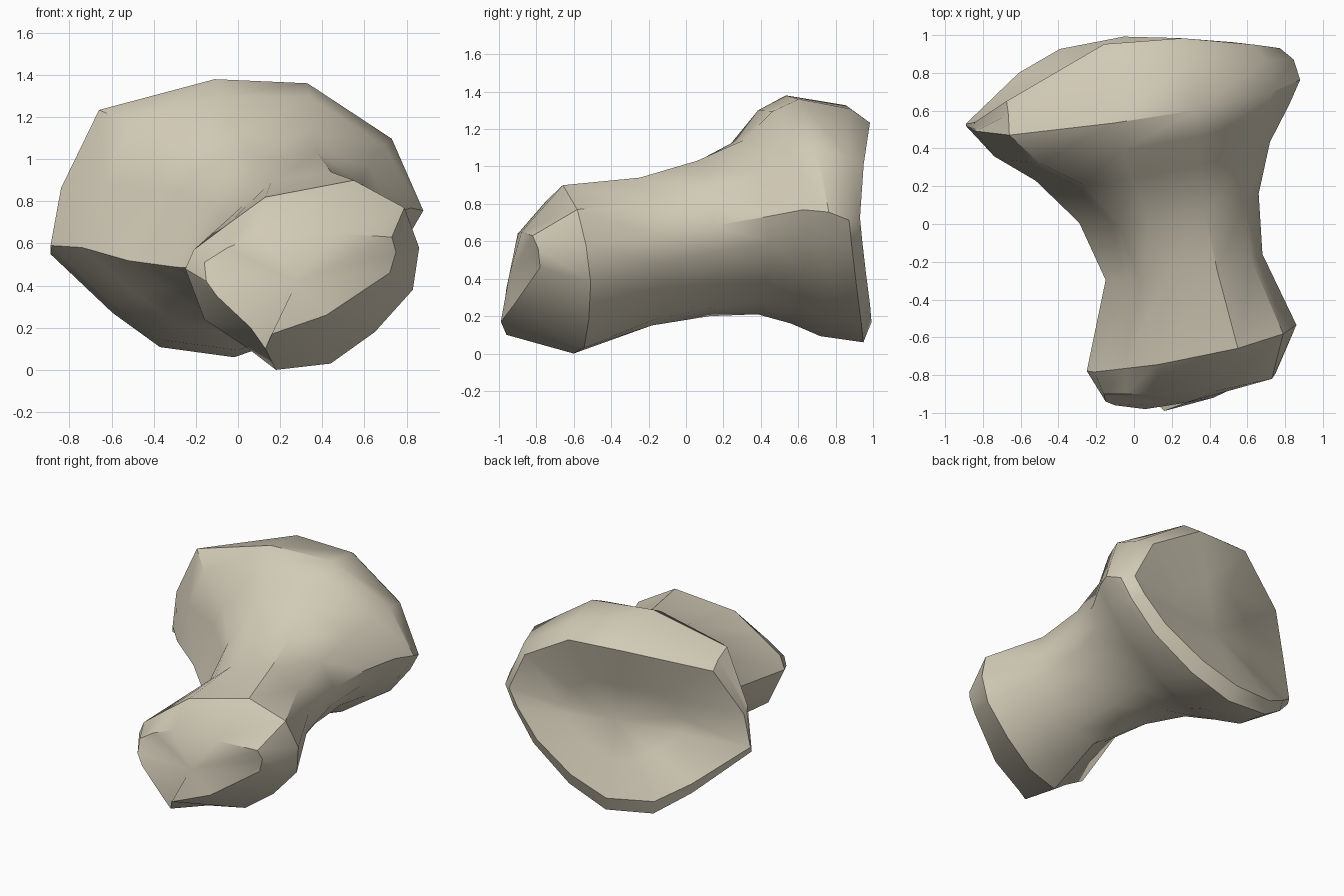
import bpy, bmesh, math
from mathutils import Vector

default = bpy.data.objects.get("Cube")
if default:
    bpy.data.objects.remove(default, do_unlink=True)

# Corners (x, y, z) of the rounded front cap
CAP = [(.1, -.9, .64), (.45, -.88, .65), (.73, -.82, .63), (.75, -.79, .56), (.72, -.78, .46),
       (.42, -.92, .26), (.16, -.99, .17), (.13, -.96, .1), (.06, -.98, .2), (-.1, -.96, .35),
       (-.15, -.94, .42), (-.16, -.9, .51), (-.05, -.9, .58)]

# Outlines (x, z) of the two ends, with matching corners
FRONT = [(.13, .82), (.55, .9), (.79, .77), (.86, .58), (.83, .38), (.65, .18), (.44, .03),
         (.18, 0), (.05, .1), (-.16, .24), (-.25, .48), (-.21, .57), (-.05, .69)]
BACK = [(-.11, 1.38), (.33, 1.36), (.73, 1.09), (.88, .74), (.8, .6), (.62, .38), (.31, .17),
        (0, .06), (-.36, .11), (-.59, .28), (-.89, .57), (-.84, .85), (-.66, 1.23)]


def blend(t):
    """Outline part of the way from the front end to the back end."""
    return [Vector(a).lerp(Vector(b), t) for a, b in zip(FRONT, BACK)]


def fit(points, x_range, z_range):
    """Stretch an outline to fill a box."""
    for axis, (low, high) in enumerate((x_range, z_range)):
        values = [p[axis] for p in points]
        bottom, size = min(values), max(values) - min(values)
        for p in points:
            p[axis] = low + (p[axis] - bottom) / size * (high - low)
    return points


def scaled(points, centre, scale):
    return [Vector(c + (v - c) * s for v, c, s in zip(p, centre, scale)) for p in points]


def place(points, depth):
    """Turn an outline into a ring, with y given by a function of x and z."""
    return [Vector((x, depth(x, z), z)) for x, z in points]


def tilted(y):
    return lambda x, z: y + .19 * x - .14 * z


def rim(y, left, right, lean):
    """Back rim that sweeps forward on one side, most of all near the top."""
    def depth(x, z):
        sweep = left * x * x - .2 * x * (z - .5) if x < 0 else right * x * x
        return y - lean * z - sweep
    return depth


# Front cap and its rim
rings = [
    [Vector(p) for p in CAP],
    place(blend(0), lambda x, z: -.643 + .234 * x - .16 * z),
]

# Narrow waist and flare: blend, y, x range, z range, inset of the flank crease
for t, y, xs, zs, inset in [
    (.2, -.2, (-.15, .68), (.15, .94), .08),
    (.4, .13, (-.29, .66), (.2, 1.03), .14),
    (.6, .4, (-.52, .72), (.21, 1.14), .14),
    (.85, .58, (-.74, .82), (.16, 1.3), .06),
]:
    outline = fit(blend(t), xs, zs)
    outline[-3].y -= inset * .7
    outline[-2] += Vector((inset, inset / 2))
    outline[-1].x += inset / 2
    rings.append(place(outline, tilted(y)))

# Back flare, outer rim and inner rim
rings.append(place(scaled(blend(1), (0, 1.38), (1, .975)), lambda x, z: .73 + .15 * x - .13 * z))
rings.append(place(scaled(blend(1), (-.9, .06), (.98, .96)), rim(.95, .5, .06, .05)))
rings.append(place(scaled(blend(1), (-.9, .66), (.94, .82)), rim(.99, .56, .1, 0)))

# Shallow hollow in the back
hollow = Vector((0, .81, .65))
rings.append([p.lerp(hollow, .5) for p in rings[-1]])

# Loft the rings and close both ends
bm = bmesh.new()
loops = [[bm.verts.new(p) for p in ring] for ring in rings]
count = len(FRONT)
for a, b in zip(loops, loops[1:]):
    for i in range(count):
        j = (i + 1) % count
        bm.faces.new((a[i], a[j], b[j], b[i]))
for loop, tip in ((loops[0], Vector((.28, -.945, .42))), (loops[-1], hollow)):
    centre = bm.verts.new(tip)
    for i in range(count):
        bm.faces.new((loop[i], loop[(i + 1) % count], centre))
bmesh.ops.recalc_face_normals(bm, faces=bm.faces)

mesh = bpy.data.meshes.new("bone")
bm.to_mesh(mesh)
bm.free()
bone = bpy.data.objects.new("bone", mesh)
bpy.context.collection.objects.link(bone)

# Bone colour
colour = (.64, .59, .47, 1)
material = bpy.data.materials.new("pale bone")
material.use_nodes = True
material.diffuse_color = colour
for node in material.node_tree.nodes:
    if node.type == "BSDF_PRINCIPLED":
        node.inputs["Base Color"].default_value = colour
        node.inputs["Roughness"].default_value = .8
mesh.materials.append(material)

# Smooth sides with crisp rims
bpy.ops.object.select_all(action="DESELECT")
bone.select_set(True)
bpy.context.view_layer.objects.active = bone
bpy.ops.object.shade_smooth_by_angle(angle=math.radians(36))
